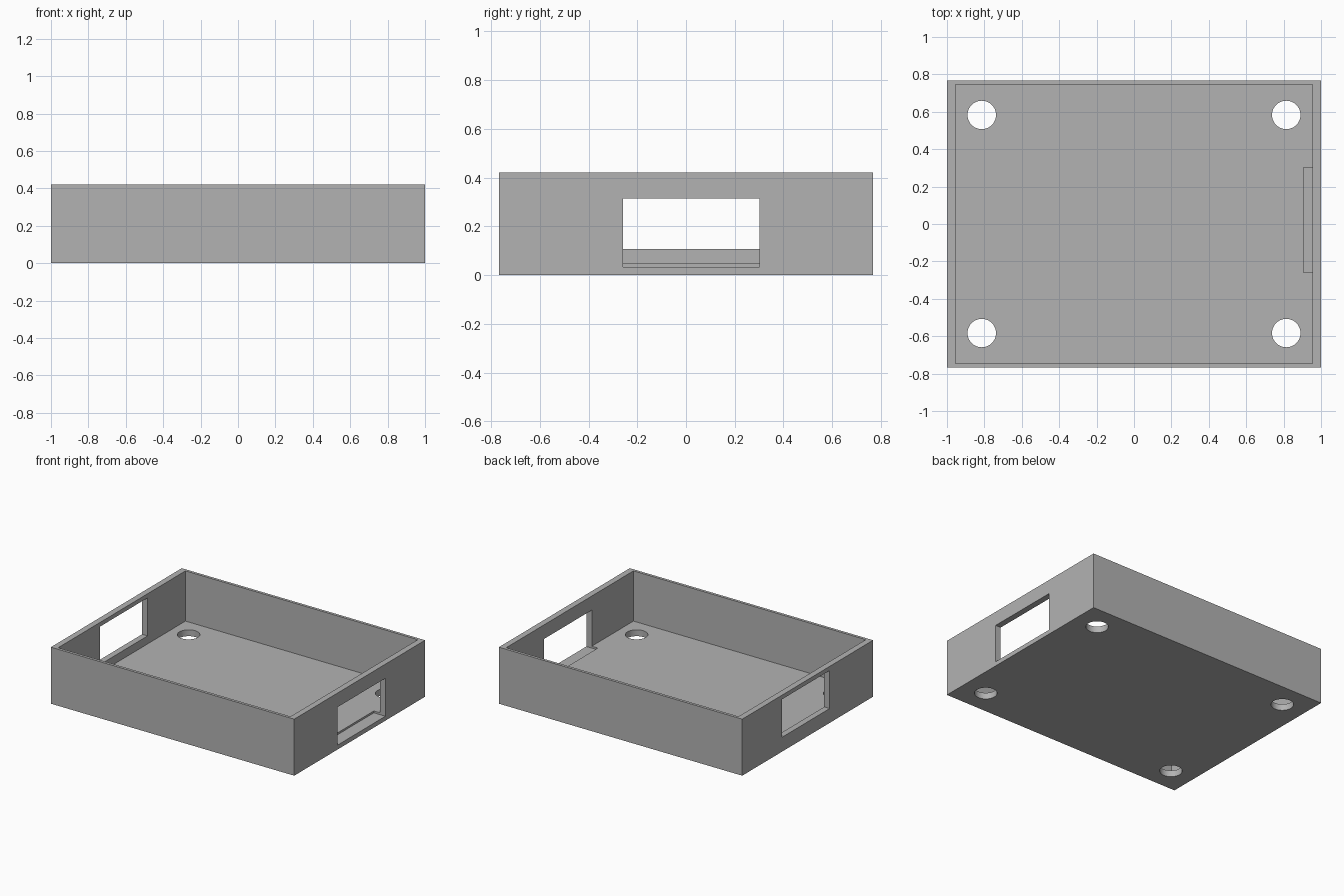
import bpy
import math

default = bpy.data.objects.get("Cube")
if default:
    bpy.data.objects.remove(default, do_unlink=True)

HALF_X, HALF_Y, HEIGHT = 1.0, 0.768, 0.42
INNER_X, INNER_Y, FLOOR = 0.955, 0.747, 0.047
PORT_Y = (-0.258, 0.302)

grey = bpy.data.materials.new("plain grey")
grey.use_nodes = True
grey.diffuse_color = (0.45, 0.45, 0.45, 1)
grey.node_tree.nodes["Principled BSDF"].inputs["Base Color"].default_value = (0.45, 0.45, 0.45, 1)


def box(name, xs, ys, zs):
    """Axis-aligned box from its low and high limits."""
    spans = (xs, ys, zs)
    bpy.ops.mesh.primitive_cube_add(size=1, location=[sum(s) / 2 for s in spans])
    ob = bpy.context.object
    ob.name = name
    ob.scale = [s[1] - s[0] for s in spans]
    bpy.ops.object.transform_apply(location=True, rotation=False, scale=True)
    ob.data.materials.append(grey)
    return ob


def cut(target, cutter):
    """Subtract the cutter from the target, then discard it."""
    cutter.hide_render = True
    mod = target.modifiers.new("cut", "BOOLEAN")
    mod.operation = "DIFFERENCE"
    mod.solver = "EXACT"
    mod.object = cutter
    bpy.ops.object.select_all(action="DESELECT")
    target.select_set(True)
    bpy.context.view_layer.objects.active = target
    bpy.ops.object.modifier_apply(modifier=mod.name)
    bpy.data.objects.remove(cutter, do_unlink=True)


# Open tray: solid block with its inside removed
tray = box("tray", (-HALF_X, HALF_X), (-HALF_Y, HALF_Y), (0, HEIGHT))
cut(tray, box("cavity_cutter", (-INNER_X, INNER_X), (-INNER_Y, INNER_Y), (FLOOR, 1)))

# Left port reaches into the floor; right port sits higher
cut(tray, box("left_port_cutter", (0.905, 1.2), PORT_Y, (0.033, 0.315)))
cut(tray, box("right_port_cutter", (-1.2, -0.93), PORT_Y, (0.107, 0.389)))

# Four round holes through the floor corners
for sx in (-1, 1):
    for sy in (-1, 1):
        bpy.ops.mesh.primitive_cylinder_add(
            vertices=64, radius=0.076, depth=0.3, location=(sx * 0.814, sy * 0.583, 0))
        hole = bpy.context.object
        hole.name = "hole_cutter"
        hole.data.materials.append(grey)
        cut(tray, hole)

bpy.ops.object.select_all(action="DESELECT")
tray.select_set(True)
bpy.context.view_layer.objects.active = tray
bpy.ops.object.shade_smooth_by_angle(angle=math.radians(30))
